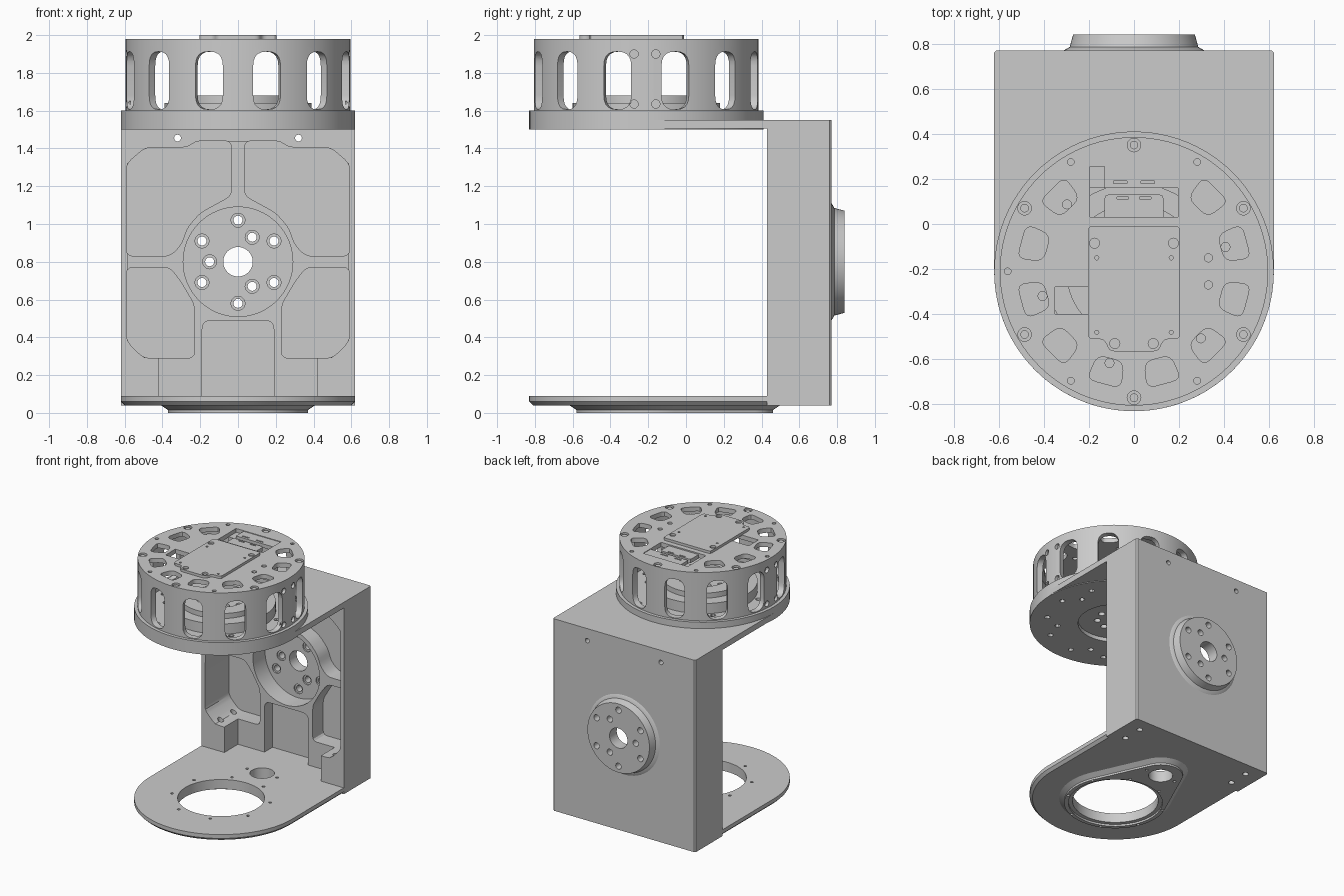
import bpy, bmesh, math
from mathutils import Vector, Matrix

if "Cube" in bpy.data.objects:
    bpy.data.objects.remove(bpy.data.objects["Cube"])

CY = -0.21          # y of the drum axis
HZ = 0.80           # z of the back hub axis


def prism(name, pts, a, b, axis='Z', pts2=None, rot=0.0):
    """Extrude or loft a 2D outline from a to b; rot spins it about the drum axis."""
    bm = bmesh.new()
    def put(p, h):
        v = Vector((p[0], p[1], h) if axis == 'Z' else (p[0], h, p[1]) if axis == 'Y' else (h, p[0], p[1]))
        if rot:
            c = Vector((0, CY, 0))
            v = Matrix.Rotation(rot, 3, 'Z') @ (v - c) + c
        return bm.verts.new(v)
    lo = [put(p, a) for p in pts]
    hi = [put(p, b) for p in (pts2 or pts)]
    n = len(lo)
    bm.faces.new(lo)
    bm.faces.new(hi)
    for i in range(n):
        bm.faces.new((lo[i], lo[(i + 1) % n], hi[(i + 1) % n], hi[i]))
    bmesh.ops.recalc_face_normals(bm, faces=bm.faces)
    me = bpy.data.meshes.new(name)
    bm.to_mesh(me)
    bm.free()
    ob = bpy.data.objects.new(name, me)
    bpy.context.collection.objects.link(ob)
    return ob


def arc(cx, cy, r, a0, a1, n):
    return [(cx + r * math.cos(math.radians(a0 + (a1 - a0) * i / n)),
             cy + r * math.sin(math.radians(a0 + (a1 - a0) * i / n))) for i in range(n + 1)]


def cyl(name, cx, cy, r, a, b, axis='Z', n=20, r2=None):
    return prism(name, arc(cx, cy, r, 0, 360, n)[:-1], a, b, axis,
                 arc(cx, cy, r2, 0, 360, n)[:-1] if r2 else None)


def rect(x0, x1, y0, y1):
    return [(x0, y0), (x1, y0), (x1, y1), (x0, y1)]


def rounded(pts, r, n=4):
    out = []
    for i, p in enumerate(pts):
        p = Vector(p)
        u, w = Vector(pts[i - 1]) - p, Vector(pts[(i + 1) % len(pts)]) - p
        s = p + u.normalized() * min(r, u.length * .45)
        e = p + w.normalized() * min(r, w.length * .45)
        out += [tuple(s * (1 - t) ** 2 + p * 2 * t * (1 - t) + e * t * t) for t in [k / n for k in range(n + 1)]]
    return out


def cut(ob, cutters):
    """Subtract disjoint cutters from an object in one boolean."""
    bm = bmesh.new()
    for c in cutters:
        bm.from_mesh(c.data)
        bpy.data.objects.remove(c)
    me = bpy.data.meshes.new('cutter')
    bm.to_mesh(me)
    bm.free()
    tool = bpy.data.objects.new('cutter', me)
    tool.hide_render = True
    bpy.context.collection.objects.link(tool)
    m = ob.modifiers.new('cut', 'BOOLEAN')
    m.operation, m.solver, m.object = 'DIFFERENCE', 'EXACT', tool
    dg = bpy.context.evaluated_depsgraph_get()
    new = bpy.data.meshes.new_from_object(ob.evaluated_get(dg))
    ob.modifiers.clear()
    ob.data = new
    bpy.data.objects.remove(tool)


def ring_pts(r, n, start=0, cx=0, cy=CY):
    return arc(cx, cy, r, start, start + 360, n)[:-1]


def mir(pts):
    return [(-x, z) for x, z in pts]


# back housing with eased rear corners
body = prism('back_housing', [(-.62, .43), (.62, .43), (.62, .76), (.61, .77), (-.61, .77), (-.62, .76)], .04, 1.55)

# recess around the ribs, then the four deep pockets
half = [(.214, 1.436), (.265, 1.401), (.488, 1.401), (.586, 1.318), (.586, .384), (.498, .294)]
cut(body, [prism('c', half + mir(half)[::-1], .40, .60, 'Y')])
upper = [(.035, 1.44), (.22, 1.44), (.27, 1.405), (.49, 1.405), (.59, 1.32), (.59, .83), (.36, .83),
         (.30, .89), (.27, .98), (.20, 1.06), (.10, 1.115), (.035, 1.15)]
lower = [(.36, .77), (.59, .77), (.59, .38), (.50, .29), (.23, .29), (.23, .57), (.30, .69)]
cut(body, [prism('c', rounded(f(p), .035, 3), .39, .73, 'Y')
           for p in (upper, lower) for f in (list, mir)])

# lower step and centre slot
cut(body, [prism('c', rect(-.42, .42, .09, .30), .38, .60, 'Y')])
cut(body, [prism('c', [(-.19, .09), (.19, .09)] + rounded(rect(-.19, .19, .3, .49), .05)[10:], .37, .70, 'Y')])

# hub recess, upper wall holes and foot screw holes
cut(body, [cyl('c', 0, HZ, .29, .36, .75, 'Y', 64)])
cut(body, [cyl('c', s * .32, 1.455, .018, .3, .9, 'Y') for s in (-1, 1)])
cut(body, [cyl('c', s * .5, y, .022, -.1, .36) for s in (-1, 1) for y in (.50, .66)])

# rear hub boss: flared foot and flat face
boss = cyl('hub_boss', 0, HZ, .315, .768, .785, 'Y', 64, .285)
face = cyl('hub_face', 0, HZ, .285, .785, .84, 'Y', 64, .27)
bolts = ring_pts(.22, 6, 30, 0, HZ) + ring_pts(.15, 3, 60, 0, HZ)
for o in (body, boss, face):
    cut(o, [cyl('c', 0, HZ, .078, .6, .95, 'Y', 40)] +
        [cyl('c', x, z, .024, .6, .95, 'Y') for x, z in bolts])
cut(body, [cyl('c', x, z, .037, .6, .76, 'Y') for x, z in bolts])

# bottom plate with chamfered underside
def d_shape(r):
    return [(r, .43)] + arc(0, CY, r, 0, -180, 64) + [(-r, .43)]
plate = prism('bottom_plate', d_shape(.62), .06, .09)
plate_low = prism('bottom_plate_chamfer', d_shape(.60), .04, .06, 'Z', d_shape(.62))

# teardrop pad under the plate
def teardrop(r1, r2):
    t = math.degrees(math.acos((r1 - r2) / .51))
    return arc(0, CY, r1, 90 + t, 450 - t, 48) + arc(0, .30, r2, 90 - t, 90 + t, 24)
pad = prism('bottom_pad', teardrop(.37, .16), .015, .042, 'Z', teardrop(.41, .20))
pad_low = prism('bottom_pad_lip', teardrop(.37, .16), 0, .015)
for o in (plate, plate_low, pad, pad_low):
    big = .34 if o is pad_low else .31
    cut(o, [cyl('c', 0, CY, big, -.1, .2, n=72), cyl('c', 0, .30, .088, -.1, .2, n=32)] +
        [cyl('c', x, y, .011, -.1, .2, n=12)
         for x, y in ring_pts(.358, 8, 22.5) + ring_pts(.13, 2, 0, 0, .30)])

# top flange that carries the drum
flange = prism('top_flange', rect(-.62, .62, CY, .43), 1.505, 1.55)
cut(flange, [cyl('c', 0, CY, .612, 1.4, 1.7, n=96)])

# drum base disc
base = cyl('drum_base', 0, CY, .62, 1.5, 1.60, n=96)
cut(base, [cyl('c', 0, CY, .56, 1.56, 1.7, n=96)])
cut(base, [cyl('c', 0, CY, .27, 1.4, 1.8, n=64)] +
    [cyl('c', x, y, .02, 1.4, 1.8, n=12) for x, y in ring_pts(.5, 12) + ring_pts(.42, 6, 15)])

# bearing stack inside the drum
for name, ro, ri, z0, z1 in (('bearing_outer', .39, .26, 1.56, 1.64), ('bearing_inner', .30, .19, 1.53, 1.68)):
    b = cyl(name, 0, CY, ro, z0, z1, n=64)
    cut(b, [cyl('c', 0, CY, ri, z0 - .1, z1 + .1, n=64)])
hub = cyl('rotor_hub', 0, CY, .20, 1.53, 1.60, n=48)
cut(hub, [cyl('c', 0, CY, .06, 1.4, 1.7, n=24)] + [cyl('c', x, y, .024, 1.4, 1.7) for x, y in ring_pts(.13, 8)])

# drum shell with twelve side windows
drum = cyl('drum_shell', 0, CY, .595, 1.595, 1.945, n=96)
cut(drum, [cyl('c', 0, CY, .55, 1.5, 2.1, n=96)])
win = rounded(rect(-.075, .075, 1.607, 1.912), .075, 5)
cut(drum, [prism('c', win, -.90, -.66, 'Y', rot=math.radians(15 + 30 * i)) for i in range(12)])
cut(drum, [cyl('c', y, z, .022, *span, 'X') for y in (-.275, -.16) for z in (1.635, 1.90)
           for span in ((.57, .7), (-.7, -.57))])

# drum lid with vents all round except the two at the rear
lid = cyl('drum_lid', 0, CY, .595, 1.945, 1.98, n=96)
vent = rounded([(-.06, CY - .40), (.06, CY - .40), (.078, CY - .515), (-.078, CY - .515)], .04)
cut(lid, [prism('c', vent, 1.9, 2.1, rot=math.radians(15 + 30 * i)) for i in range(12) if i not in (5, 6)])

# lid cable openings, screw recesses and dowel holes
cut(lid, [prism('c', rect(-.195, .195, .03, .255), 1.9, 2.1), prism('c', rect(-.35, -.17, -.40, -.28), 1.9, 2.1)])
lid_screws = ring_pts(.56, 6, 30)
cut(lid, [cyl('c', x, y, .03, 1.96, 2.1) for x, y in lid_screws])
cut(lid, [cyl('c', x, y, .015, 1.955, 2.1, n=12) for x, y in ring_pts(.56, 6, 60)[:5]] +
    [cyl('c', .33, y, .018, 1.9, 2.1) for y in (-.15, -.27)])
for x, y in lid_screws:
    cyl('lid_screw', x, y, .019, 1.95, 1.972, n=12)

# control board on top of the lid, with corner tabs
outline = [(-.205, -.51), (-.13, -.51), (-.11, -.565), (.11, -.565), (.13, -.51), (.205, -.51),
           (.205, -.05), (.205, -.01), (-.205, -.01), (-.205, -.05)]
board = prism('board_cover', rounded(outline, .025, 3), 1.975, 2.0)
cut(board, [cyl('c', x, y, .022, 1.985, 2.1) for x, y in ((-.175, -.085), (.175, -.085), (-.085, -.53), (.085, -.53))] +
    [cyl('c', s * .165, y, .009, 1.98, 2.1, n=10) for s in (-1, 1) for y in (-.15, -.48)])

# connector bridge and cable bar behind the board
bridge = prism('connector_bridge', rounded(rect(-.13, .13, -.02, .13), .015, 2), 1.94, 1.97)
cut(bridge, [prism('c', rect(x - .025, x + .025, .11, .12), 1.9, 2.0) for x in (-.05, .05)])
bar = prism('cable_bar', rect(-.13, .197, .16, .257), 1.945, 1.975)
cut(bar, [prism('c', rect(x - .03, x + .03, .18, .19), 1.9, 2.0) for x in (-.06, .06)])
prism('cable_bar_stop', rect(-.197, -.13, .16, .257), 1.91, 1.95)

# smooth the round walls, keep machined edges sharp
bpy.ops.object.select_all(action='DESELECT')
for o in bpy.context.scene.objects:
    o.select_set(True)
bpy.context.view_layer.objects.active = body
bpy.ops.object.shade_smooth_by_angle(angle=math.radians(30))
